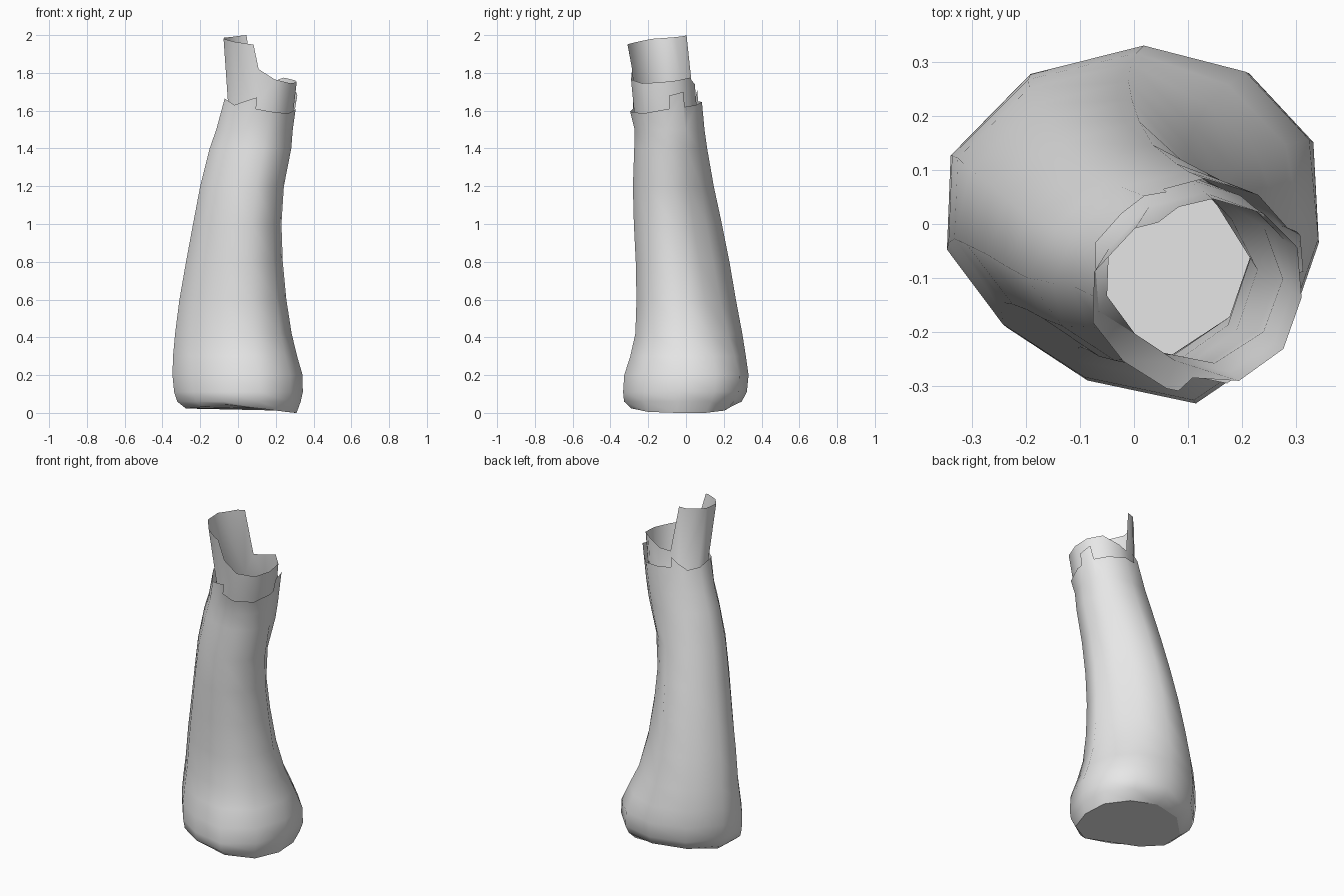
import bpy, math

cube = bpy.data.objects.get("Cube")
if cube:
    bpy.data.objects.remove(cube, do_unlink=True)

grey = bpy.data.materials.new("plain_grey")
grey.use_nodes = True
grey.diffuse_color = (0.8, 0.8, 0.8, 1)
grey.node_tree.nodes["Principled BSDF"].inputs["Base Color"].default_value = grey.diffuse_color

# Eleven-sided cross-section in a unit box, clockwise from the back
SECTION = [(.06, 1), (.62, .87), (.97, .48), (1, -.09), (.81, -.66), (.33, -1),
           (-.26, -.87), (-.7, -.57), (-1, -.15), (-.98, .38), (-.55, .84)]
N = len(SECTION)
FLATTENED = (1, 2)  # back right corners, pulled in along the waist

# Leaning body profile: z, x min, x max, y min, y max, flattening
BODY = [(.02, -.275, .31, -.29, .24, 0), (.06, -.322, .332, -.328, .295, 0),
        (.11, -.338, .343, -.333, .322, 0), (.2, -.347, .342, -.327, .331, .02),
        (.3, -.344, .313, -.295, .317, .07), (.42, -.333, .284, -.268, .298, .16),
        (.6, -.31, .256, -.262, .264, .22), (.8, -.275, .237, -.266, .23, .25),
        (1, -.238, .23, -.276, .19, .26), (1.2, -.2, .243, -.281, .147, .21),
        (1.4, -.15, .282, -.274, .112, .11), (1.5, -.115, .29, -.272, .098, .06),
        (1.6, -.085, .304, -.297, .087, .04), (1.72, -.058, .326, -.3, .08, .04)]
NECK = [(1.6, -.05, .293, -.275, .058, .04), (1.76, -.036, .312, -.29, .045, .02),
        (2, -.08, .28, -.338, .02, 0)]

# Broken edges: position around the section (0 to 11), height
BODY_RIM = [(0, 1.645), (1, 1.63), (1.85, 1.62), (1.9, 1.7), (2.65, 1.68),
            (2.7, 1.61), (4, 1.585), (5, 1.595), (5.7, 1.61), (5.75, 1.67),
            (7, 1.63), (8, 1.665), (9.6, 1.635), (10.3, 1.71), (10.35, 1.65)]
NECK_RIM = [(0, 1.74), (1, 1.775), (2, 1.76), (3, 1.75), (4, 1.745), (5, 1.765),
            (5.75, 1.82), (5.8, 1.95), (7, 1.965), (8, 1.98), (9.5, 1.99),
            (10.4, 2), (10.41, 1.73)]


def interpolate(rows, z):
    for a, b in zip(rows, rows[1:]):
        if z <= b[0]:
            break
    t = (z - a[0]) / (b[0] - a[0])
    return [p + (q - p) * t for p, q in zip(a, b)]


def corner(k, flat):
    scale = 1 - flat if k in FLATTENED else 1
    return [c * scale for c in SECTION[k]]


def point(rows, u, z):
    _, x0, x1, y0, y1, flat = interpolate(rows, z)
    k = int(u) % N
    t = u - int(u)
    sx, sy = [p + (q - p) * t for p, q in zip(corner(k, flat), corner((k + 1) % N, flat))]
    return ((x0 + x1 + sx * (x1 - x0)) / 2, (y0 + y1 + sy * (y1 - y0)) / 2, z)


def rim_height(rim, u):
    return interpolate(rim + [(N, rim[0][1])], u)[1]


def broken_tube(name, rows, rings, rim, closed):
    verts = [point(rows, k, z) for z in rings for k in range(N)]
    faces = []
    for r in range(len(rings) - 1):
        for k in range(N):
            a, b = r * N + k, r * N + (k + 1) % N
            faces.append((a, a + N, b + N, b))
    # Jagged top band
    stops = sorted(set([u for u, _ in rim] + list(range(N))))
    base = len(verts)
    verts += [point(rows, u, rim_height(rim, u)) for u in stops]
    last = (len(rings) - 1) * N
    for k in range(N):
        edge = [base + i for i, u in enumerate(stops) if k <= u <= k + 1]
        if k == N - 1:
            edge.append(base)
        faces.append([last + k] + edge + [last + (k + 1) % N])
    # Foot that slopes down on both sides of a low ridge
    if closed:
        for k in range(N):
            x, y, z = verts[k]
            slope = -.13 if x > -.05 else .1
            verts[k] = (x, y, max(0, .045 + slope * (x + .05)))
        faces.append(list(range(N)))
    mesh = bpy.data.meshes.new(name)
    mesh.from_pydata(verts, [], faces)
    mesh.materials.append(grey)
    obj = bpy.data.objects.new(name, mesh)
    bpy.context.collection.objects.link(obj)
    bpy.ops.object.select_all(action='DESELECT')
    obj.select_set(True)
    bpy.context.view_layer.objects.active = obj
    bpy.ops.object.shade_smooth_by_angle(angle=math.radians(55))
    if closed:
        mesh.polygons[len(faces) - 1].use_smooth = False


# Outer shell with a closed foot
broken_tube("outer_shell", BODY, [row[0] for row in BODY[:-2]], BODY_RIM, True)

# Inner lining that stands out of the shell
inset = .014
LINING = [(z, a + inset, b - inset, c + inset, d - inset, f)
          for z, a, b, c, d, f in BODY[5:-2]] + NECK
broken_tube("inner_lining", LINING, [row[0] for row in LINING[:-2]], NECK_RIM, False)
